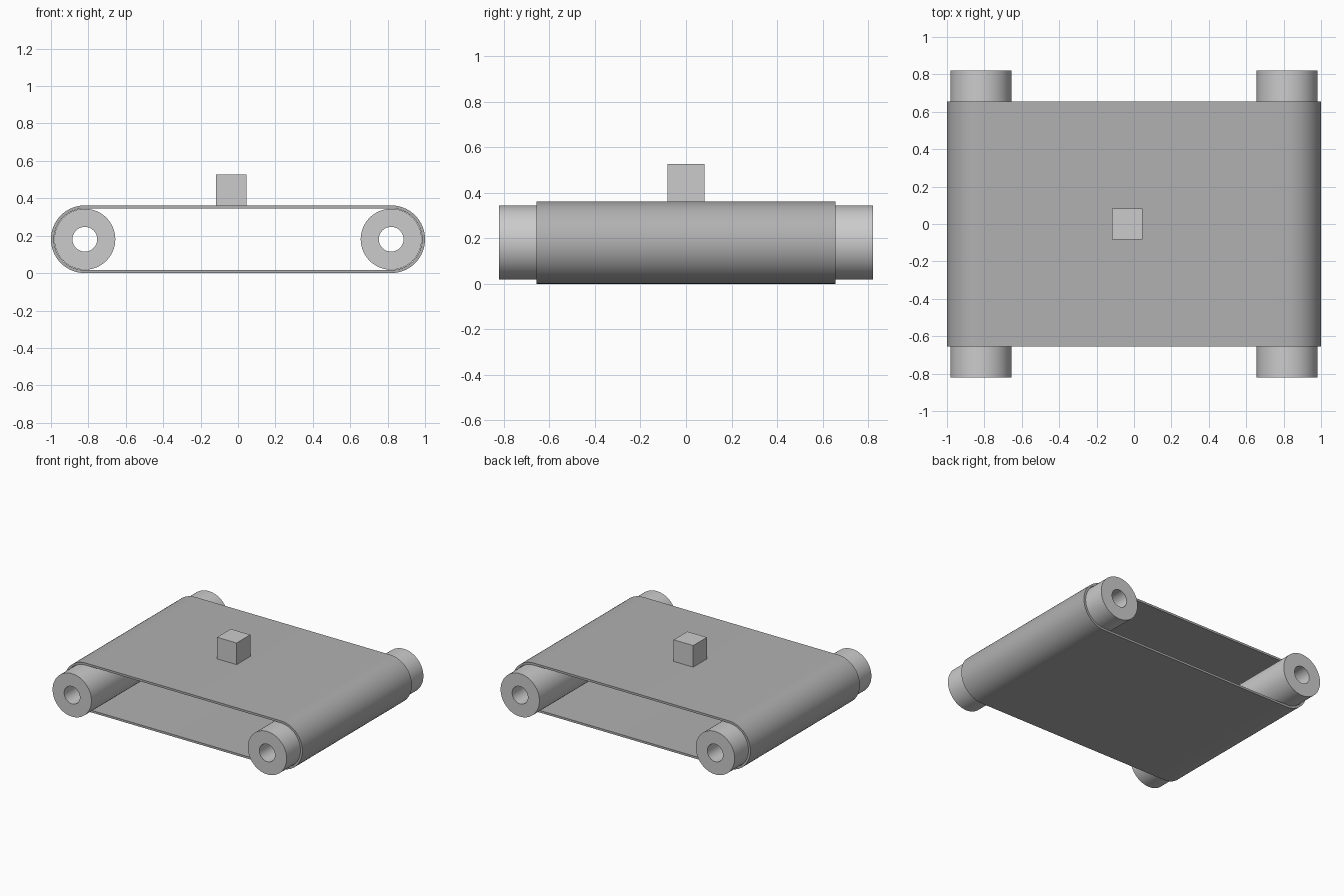
import bpy, bmesh
from math import sin, cos, pi

if "Cube" in bpy.data.objects:
    bpy.data.objects.remove(bpy.data.objects["Cube"])

R_BELT, R_ROLLER, R_BORE = 0.181, 0.163, 0.066
AXLE_X, AXLE_Z = 0.819, 0.181


def grey(name, v):
    mat = bpy.data.materials.new(name)
    mat.diffuse_color = (v, v, v, 1)
    mat.use_nodes = True
    mat.node_tree.nodes["Principled BSDF"].inputs["Base Color"].default_value = mat.diffuse_color
    return mat


RUBBER, METAL = grey("dark_rubber", 0.44), grey("grey_metal", 0.67)


def circle(cx, r, n=64):
    return [(cx + r * cos(2 * pi * i / n), AXLE_Z + r * sin(2 * pi * i / n)) for i in range(n)]


def stadium(r, n=32):
    # two half circles joined by straight runs
    pts = []
    for side, start in ((1, -pi / 2), (-1, pi / 2)):
        for i in range(n + 1):
            a = pi * i / n - pi / 2
            pts.append((side * (AXLE_X + r * cos(a)), AXLE_Z + side * r * sin(a)))
    return pts


def ring_solid(name, outer, inner, half_y, mat):
    # closed ring between two matching XZ outlines, extruded along y
    bm = bmesh.new()
    loops = [[bm.verts.new((x, y, z)) for x, z in outline]
             for outline, y in ((outer, -half_y), (outer, half_y),
                                (inner, half_y), (inner, -half_y))]
    n = len(outer)
    for k in range(4):
        a, b = loops[k], loops[(k + 1) % 4]
        for i in range(n):
            j = (i + 1) % n
            bm.faces.new((a[i], a[j], b[j], b[i]))
    bmesh.ops.recalc_face_normals(bm, faces=bm.faces)
    mesh = bpy.data.meshes.new(name)
    bm.to_mesh(mesh)
    bm.free()
    mesh.materials.append(mat)
    obj = bpy.data.objects.new(name, mesh)
    bpy.context.collection.objects.link(obj)
    bpy.ops.object.select_all(action='DESELECT')
    obj.select_set(True)
    bpy.context.view_layer.objects.active = obj
    bpy.ops.object.shade_smooth_by_angle(angle=pi / 6)


# belt loop
ring_solid("belt", stadium(R_BELT), stadium(R_ROLLER + 0.002), 0.656, RUBBER)

# hollow rollers
for name, x in (("left_roller", -AXLE_X), ("right_roller", AXLE_X)):
    ring_solid(name, circle(x, R_ROLLER), circle(x, R_BORE), 0.82, METAL)

# box riding on the belt
S = 0.164
bpy.ops.mesh.primitive_cube_add(size=S, location=(-0.036, 0, 2 * R_BELT + S / 2))
box = bpy.context.object
box.name = "cargo_box"
box.data.materials.append(METAL)
